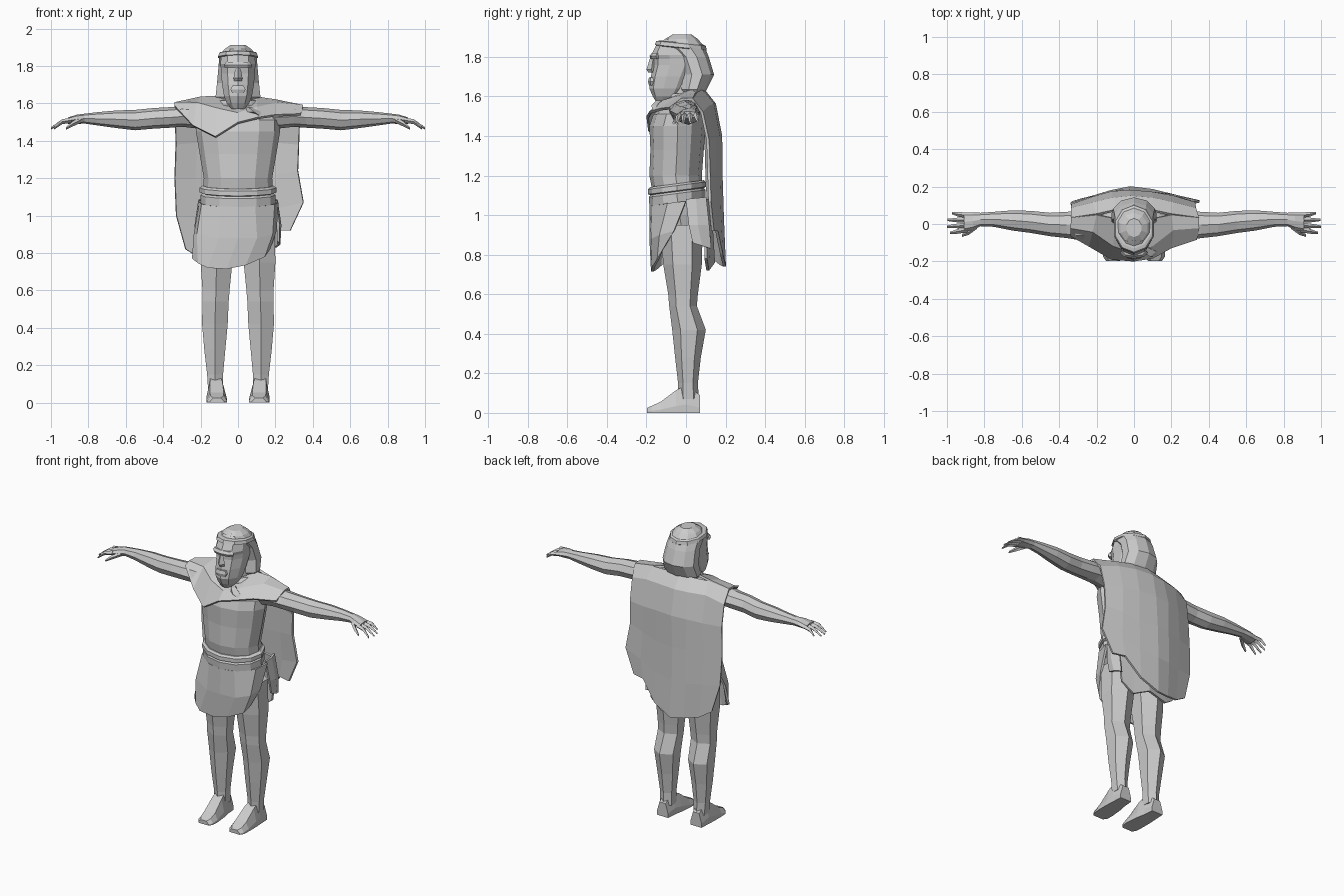
import bpy, bmesh, math

grey = bpy.data.materials.new("stone grey")
grey.diffuse_color = (0.6, 0.6, 0.6, 1)


def finish(name, bm):
    bmesh.ops.recalc_face_normals(bm, faces=bm.faces[:])
    mesh = bpy.data.meshes.new(name)
    bm.to_mesh(mesh)
    bm.free()
    mesh.materials.append(grey)
    ob = bpy.data.objects.new(name, mesh)
    bpy.context.collection.objects.link(ob)
    return ob


def skin(bm, rows, closed):
    """Join rows of points with quads."""
    vs = [[bm.verts.new(p) for p in r] for r in rows]
    n = len(rows[0])
    for a, b in zip(vs, vs[1:]):
        for i in range(n if closed else n - 1):
            j = (i + 1) % n
            bm.faces.new((a[i], a[j], b[j], b[i]))
    return vs


def loft(name, rings, s=1):
    bm = bmesh.new()
    vs = skin(bm, [[(s * x, y, z) for x, y, z in r] for r in rings], True)
    bm.faces.new(vs[0])
    bm.faces.new(vs[-1])
    return finish(name, bm)


def sheet(name, rows, thick=0.014, s=1):
    bm = bmesh.new()
    skin(bm, [[(s * x, y, z) for x, y, z in r] for r in rows], False)
    ob = finish(name, bm)
    mod = ob.modifiers.new("thickness", 'SOLIDIFY')
    mod.thickness, mod.offset = thick, 0
    return ob


def oval(a0, a1, b0, b1, n):
    """Polygon that fills a box, with a corner on the second axis."""
    pts = [(math.cos(math.pi / 2 + 2 * math.pi * i / n),
            math.sin(math.pi / 2 + 2 * math.pi * i / n)) for i in range(n)]
    m = max(p[0] for p in pts)
    return [((a0 + a1) / 2 + p / m * (a1 - a0) / 2, (b0 + b1) / 2 + q * (b1 - b0) / 2) for p, q in pts]


def flat(z, x0, x1, y0, y1, n=12, tilt=0):
    return [(x, y, z + tilt * y) for x, y in oval(x0, x1, y0, y1, n)]


def stack(name, sections, n=12, tilt=0):
    return loft(name, [flat(z, -h, h, y0, y1, n, tilt) for z, h, y0, y1 in sections])


# tunic body, hips and neck
stack("tunic", [(.86, .16, -.1, .08), (1.0, .185, -.15, .085), (1.12, .185, -.17, .085),
                (1.2, .183, -.185, .08), (1.33, .205, -.18, .09), (1.45, .225, -.185, .1),
                (1.51, .225, -.165, .1), (1.56, .18, -.1, .09), (1.61, .09, -.06, .07)])
stack("neck", [(1.54, .085, -.08, .07), (1.67, .07, -.08, .05)], 8)
stack("collar_roll", [(1.565, .11, -.1, .08), (1.59, .125, -.1, .09), (1.615, .1, -.08, .075)], 10)

# belt of two bands
stack("belt_upper", [(1.125, .19, -.18, .09), (1.13, .205, -.192, .1),
                     (1.155, .205, -.192, .1), (1.165, .19, -.18, .09)], tilt=.13)
stack("belt_lower", [(1.065, .19, -.172, .09), (1.07, .2, -.185, .098),
                     (1.115, .2, -.188, .098), (1.125, .19, -.18, .09)], tilt=.13)

# skirt panels
sheet("skirt_front", [
    [(-.2, 0, 1.07), (-.19, -.09, 1.06), (-.09, -.165, 1.05), (0, -.177, 1.045),
     (.09, -.165, 1.05), (.19, -.09, 1.06), (.21, 0, 1.07)],
    [(-.23, -.07, .9), (-.215, -.12, .9), (-.1, -.172, .88), (0, -.178, .88),
     (.1, -.17, .88), (.18, -.13, .9), (.2, -.06, .92)],
    [(-.24, -.1, .77), (-.21, -.13, .745), (-.16, -.16, .72), (-.06, -.17, .715),
     (.04, -.165, .735), (.14, -.14, .78), (.165, -.12, .82)]])
for s, side in ((1, "left"), (-1, "right")):
    sheet("skirt_side_" + side, [
        [(.2, 0, 1.08), (.205, .05, 1.085), (.19, .1, 1.09)],
        [(.215, .015, .95), (.225, .06, .95), (.205, .115, .95)],
        [(.215, .035, .86), (.22, .08, .845), (.2, .125, .83)]], s=s)
sheet("skirt_back", [
    [(-.2, .08, 1.08), (-.1, .105, 1.08), (0, .11, 1.08), (.1, .105, 1.08), (.2, .08, 1.08)],
    [(-.2, .1, .92), (-.1, .12, .92), (0, .13, .92), (.1, .12, .92), (.2, .1, .92)],
    [(-.2, .11, .78), (-.14, .12, .74), (0, .14, .76), (.1, .11, .72), (.18, .1, .78)]])

# cape hanging down the back
sheet("cape", [
    [(-.335, .03, 1.6), (-.2, .05, 1.625), (-.09, .075, 1.63), (-.02, .09, 1.63),
     (.08, .075, 1.63), (.2, .05, 1.615), (.345, .03, 1.585)],
    [(-.335, .08, 1.52), (-.22, .11, 1.56), (-.11, .135, 1.56), (-.02, .145, 1.56),
     (.1, .135, 1.56), (.21, .11, 1.55), (.33, .08, 1.52)],
    [(-.332, .1, 1.38), (-.22, .14, 1.39), (-.12, .168, 1.4), (-.02, .176, 1.4),
     (.1, .165, 1.4), (.21, .145, 1.39), (.325, .11, 1.38)],
    [(-.338, .105, 1.2), (-.23, .14, 1.2), (-.12, .17, 1.2), (-.03, .178, 1.2),
     (.1, .165, 1.2), (.21, .145, 1.22), (.32, .115, 1.24)],
    [(-.33, .115, 1.0), (-.22, .145, .99), (-.12, .175, .98), (-.03, .185, .98),
     (.1, .17, 1.0), (.22, .15, 1.04), (.35, .12, 1.07)],
    [(-.28, .13, .82), (-.2, .15, .77), (-.11, .175, .75), (-.02, .195, .74),
     (.1, .18, .8), (.2, .155, .92), (.28, .135, .92)]])

# mantle over the shoulders and chest, with its knot
sheet("mantle", [
    [(-.335, .035, 1.6), (-.2, .05, 1.63), (-.1, .03, 1.635), (0, -.1, 1.565),
     (.1, .03, 1.63), (.2, .05, 1.615), (.345, .035, 1.585)],
    [(-.34, -.02, 1.6), (-.22, -.04, 1.6), (-.11, -.115, 1.57), (0, -.15, 1.545),
     (.1, -.115, 1.575), (.21, -.03, 1.6), (.348, -.02, 1.585)],
    [(-.34, -.06, 1.585), (-.24, -.115, 1.48), (-.12, -.185, 1.42), (0, -.195, 1.495),
     (.1, -.18, 1.52), (.2, -.125, 1.535), (.335, -.08, 1.54)]])
loft("mantle_knot", [flat(1.535, .1, .13, -.17, -.13, 4), flat(1.555, .05, .12, -.175, -.12, 4),
                     flat(1.58, .04, .07, -.15, -.1, 4)])

# head
stack("head", [(1.57, .035, -.15, -.06), (1.6, .06, -.168, -.02), (1.64, .075, -.185, .02),
               (1.7, .085, -.178, .05), (1.76, .09, -.165, .08), (1.79, .092, -.165, .08),
               (1.81, .095, -.175, .08), (1.86, .088, -.15, .07), (1.9, .05, -.09, .04)], 10)
stack("hair", [(1.575, .075, .0, .07), (1.635, .12, -.035, .105), (1.71, .112, -.03, .142),
               (1.8, .104, -.06, .115), (1.85, .1, -.12, .095), (1.89, .072, -.105, .06),
               (1.912, .04, -.07, .03)], 10)
stack("headband", [(1.84, .098, -.14, .1), (1.845, .106, -.158, .105),
                   (1.865, .1, -.15, .1), (1.87, .09, -.13, .09)], 10, tilt=-.1)
loft("nose", [flat(1.72, -.02, .02, -.19, -.15, 4), flat(1.735, -.024, .024, -.2, -.15, 4),
              flat(1.8, -.012, .012, -.18, -.15, 4)])
loft("brow", [flat(1.79, -.07, .07, -.178, -.12, 8), flat(1.805, -.075, .075, -.185, -.12, 8),
              flat(1.82, -.065, .065, -.172, -.12, 8)])
loft("mouth", [flat(1.655, -.03, .03, -.187, -.15, 6), flat(1.675, -.04, .04, -.192, -.15, 6),
               flat(1.695, -.03, .03, -.187, -.15, 6)])

arm = [(.17, -.085, .07, 1.46, 1.585), (.3, -.085, .07, 1.475, 1.585), (.36, -.075, .065, 1.47, 1.58),
       (.45, -.065, .06, 1.465, 1.575), (.55, -.048, .07, 1.456, 1.565), (.65, -.035, .073, 1.468, 1.562),
       (.75, -.015, .065, 1.482, 1.553), (.82, -.012, .06, 1.492, 1.545), (.86, -.03, .062, 1.49, 1.54),
       (.91, -.042, .062, 1.49, 1.525)]
leg = [(.07, .08, .16, -.04, .065), (.15, .08, .165, -.04, .06), (.28, .068, .18, -.055, .075),
       (.42, .055, .192, -.07, .1), (.54, .05, .19, -.085, .055), (.6, .045, .19, -.09, .06),
       (.75, .03, .2, -.115, .08), (.95, .01, .195, -.13, .085)]
foot = [(.07, .082, .162, .09), (0, .076, .165, .14), (-.05, .066, .168, .115),
        (-.13, .058, .168, .055), (-.175, .06, .165, .035), (-.198, .075, .15, .025)]
# finger: base y, tip x, tip y, tip z
fingers = [(.046, .972, .058, 1.475), (.02, .998, .022, 1.468), (-.006, 1.0, -.014, 1.466),
           (-.03, .985, -.048, 1.464)]

for s, side in ((1, "left"), (-1, "right")):
    loft("arm_" + side, [[(x, y, z) for y, z in oval(y0, y1, z0, z1, 8)] for x, y0, y1, z0, z1 in arm], s)
    loft("leg_" + side, [flat(*r, n=6) for r in leg], s)
    # foot as wedge sections with a narrower top
    loft("foot_" + side, [[(x0, y, 0), (x1, y, 0), (x1, y, h * .3), (x1 - .018, y, h),
                           (x0 + .018, y, h), (x0, y, h * .3)] for y, x0, x1, h in foot], s)

    def digit(name, path):
        loft(name, [[(x, y + a, z + b) for a, b in oval(-r, r, -r, r, 4)] for x, y, z, r in path], s)

    for i, (y, tx, ty, tz) in enumerate(fingers):
        digit("finger_%d_%s" % (i + 1, side),
              [(.89, y, 1.51, .014), (.94, (y + ty) / 2, 1.502, .013), (tx, ty, tz, .006)])
    digit("thumb_" + side, [(.84, -.01, 1.512, .016), (.885, -.045, 1.49, .014), (.92, -.062, 1.466, .007)])
